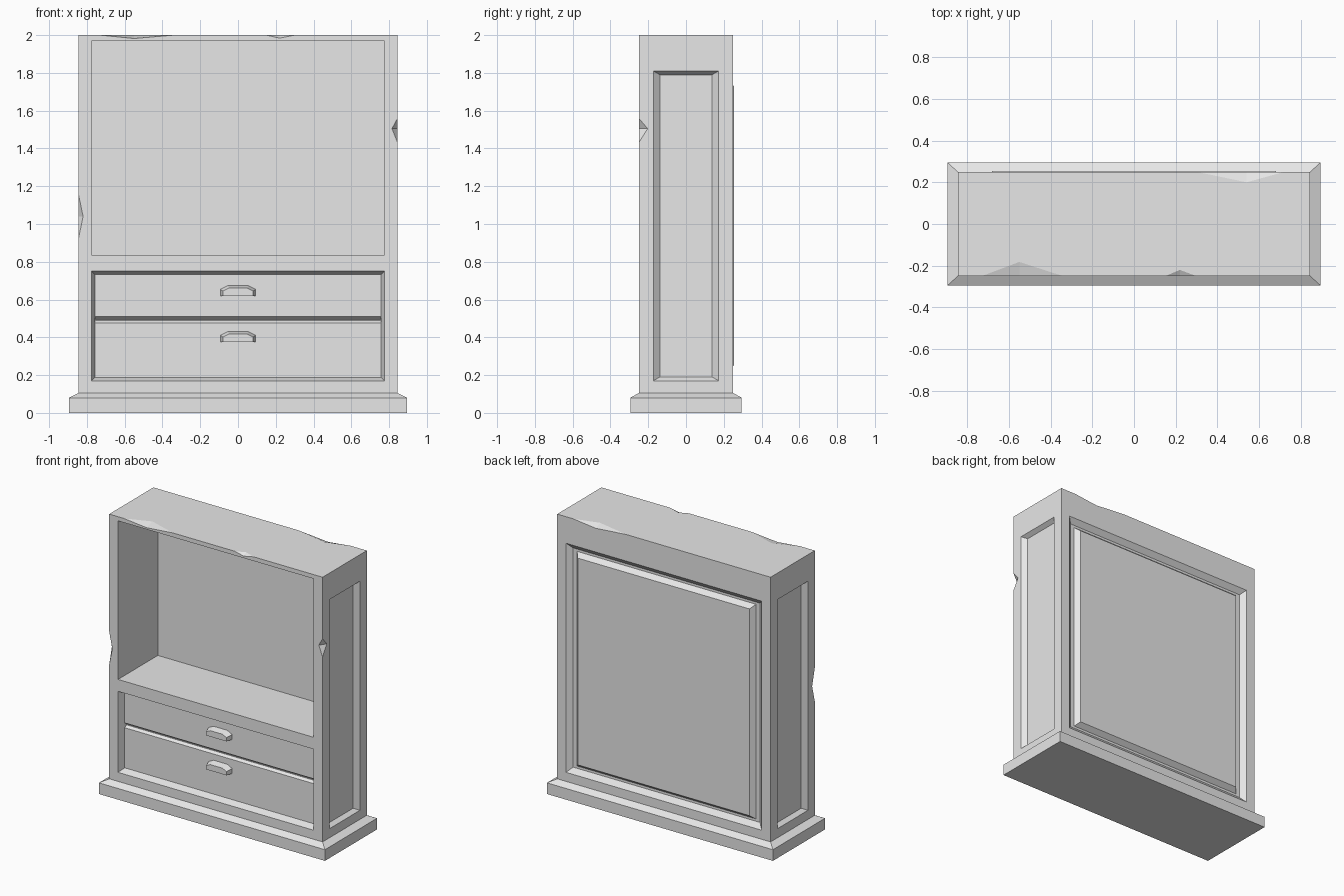
import bpy, bmesh
from mathutils import Vector

cube = bpy.data.objects.get("Cube")
if cube:
    bpy.data.objects.remove(cube, do_unlink=True)

grey = bpy.data.materials.new("plain grey")
grey.use_nodes = True
grey.diffuse_color = (0.8, 0.8, 0.8, 1)
grey.node_tree.nodes["Principled BSDF"].inputs["Base Color"].default_value = (0.8, 0.8, 0.8, 1)


def hull(name, points):
    """Flat-faced convex solid around the points."""
    bm = bmesh.new()
    for p in points:
        bm.verts.new(p)
    bmesh.ops.convex_hull(bm, input=bm.verts)
    bmesh.ops.delete(bm, geom=[v for v in bm.verts if not v.link_faces], context='VERTS')
    bmesh.ops.dissolve_limit(bm, angle_limit=0.001, verts=bm.verts, edges=bm.edges)
    bmesh.ops.recalc_face_normals(bm, faces=bm.faces)
    mesh = bpy.data.meshes.new(name)
    bm.to_mesh(mesh)
    bm.free()
    mesh.materials.append(grey)
    obj = bpy.data.objects.new(name, mesh)
    bpy.context.collection.objects.link(obj)
    return obj


def rect(axis, level, u, z0, z1):
    """Upright rectangle of half width u, facing along x or y."""
    pts = [(s * u, z) for s in (-1, 1) for z in (z0, z1)]
    return [(level, w, z) if axis == "x" else (w, level, z) for w, z in pts]


def slab(x, y, z):
    return [(i * x, j * y, z) for i in (-1, 1) for j in (-1, 1)]


def carve(target, cutter):
    cutter.hide_render = True
    mod = target.modifiers.new("cut", 'BOOLEAN')
    mod.operation = 'DIFFERENCE'
    mod.solver = 'EXACT'
    mod.object = cutter
    bpy.context.view_layer.objects.active = target
    bpy.ops.object.modifier_apply(modifier=mod.name)
    bpy.data.objects.remove(cutter, do_unlink=True)


def recess(axis, level, depth, u, z0, z1, inset_u=0, inset_z=0):
    """Sloped pocket sunk into the face of the body at the given level."""
    out = 1 if level > 0 else -1
    carve(body, hull("pocket_cutter",
                     rect(axis, level + out * 0.05, u, z0, z1)
                     + rect(axis, level, u, z0, z1)
                     + rect(axis, level - out * depth, u - inset_u, z0 + inset_z, z1 - inset_z)))


def chip(start, end, peak, inward_a, inward_b):
    """Notch knocked out of an edge."""
    start, end, peak = Vector(start), Vector(end), Vector(peak)
    a, b = Vector(inward_a), Vector(inward_b)
    carve(body, hull("chip_cutter", [start, end, peak + a, peak + b, peak - a - b]))


# Cabinet body and stepped plinth
body = hull("cabinet_body", slab(0.845, 0.25, 0.09) + slab(0.845, 0.25, 2))
hull("plinth", slab(0.895, 0.295, 0) + slab(0.895, 0.295, 0.08) + slab(0.845, 0.25, 0.105))

# Open display space and drawer pocket in the front
recess("y", -0.25, 0.45, 0.775, 0.835, 1.97)
recess("y", -0.25, 0.05, 0.775, 0.17, 0.75, 0.018, 0.018)

# Groove parting the two drawers
carve(body, hull("groove_cutter", rect("y", -0.21, 0.757, 0.475, 0.51)
                 + rect("y", -0.2, 0.757, 0.475, 0.51)
                 + rect("y", -0.18, 0.757, 0.488, 0.495)))

# Sunken side panels and back panel
for side in (-1, 1):
    recess("x", side * 0.845, 0.03, 0.173, 0.17, 1.81, 0.035, 0.02)
recess("y", 0.25, 0.03, 0.775, 0.17, 1.81, 0.035, 0.035)
hull("raised_back_panel", rect("y", 0.212, 0.715, 0.215, 1.765)
     + rect("y", 0.253, 0.68, 0.25, 1.73))

# Chips along the top and the front corners
for x0, x1, xp, side, dy, dz in ((-0.73, -0.34, -0.55, -1, 0.068, 0.018),
                                 (0.15, 0.3, 0.22, -1, 0.03, 0.016),
                                 (0.3, 0.72, 0.54, 1, 0.05, 0.02)):
    y = side * 0.25
    chip((x0, y, 2), (x1, y, 2), (xp, y, 2), (0, -side * dy, 0), (0, 0, -dz))
for side, z0, z1, zp, dx, dy in ((1, 1.43, 1.56, 1.505, 0.03, 0.047),
                                 (-1, 0.92, 1.16, 1.04, 0.025, 0.03)):
    x = side * 0.845
    chip((x, -0.25, z0), (x, -0.25, z1), (x, -0.25, zp), (-side * dx, 0, 0), (0, dy, 0))

# Drawer pulls with sloped shoulders
for name, z in (("upper_handle", 0.618), ("lower_handle", 0.375)):
    points = []
    for y, end, shoulder, low, high in ((-0.195, 0.095, 0.055, 0.037, 0.057),
                                        (-0.245, 0.08, 0.048, 0.027, 0.043)):
        for s in (-1, 1):
            points += [(s * end, y, z), (s * end, y, z + low), (s * shoulder, y, z + high)]
    hull(name, points)
